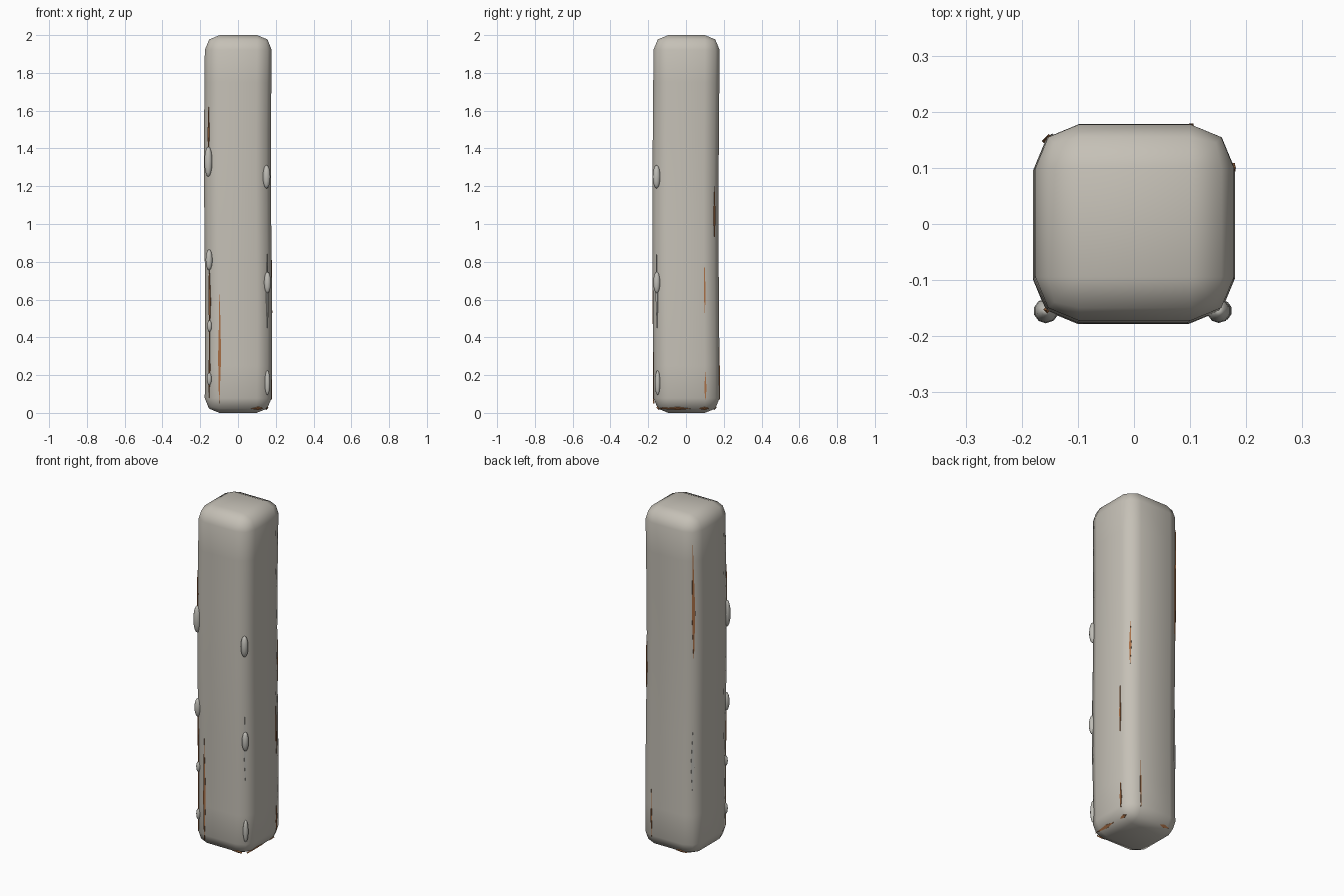
import bpy, bmesh, math
from mathutils import Vector

old = bpy.data.objects.get("Cube")
if old:
    bpy.data.objects.remove(old, do_unlink=True)


def material(name, colour):
    m = bpy.data.materials.new(name)
    m.use_nodes = True
    m.diffuse_color = (*colour, 1)
    m.node_tree.nodes["Principled BSDF"].inputs["Base Color"].default_value = (*colour, 1)
    return m


pale = material("pale grey", (0.56, 0.53, 0.47))
grey = material("drip grey", (0.52, 0.51, 0.47))
rust = material("rust brown", (0.40, 0.16, 0.06))


def finish(bm, name, mat, smooth=True):
    bmesh.ops.recalc_face_normals(bm, faces=bm.faces)
    for f in bm.faces:
        f.smooth = smooth
    me = bpy.data.meshes.new(name)
    bm.to_mesh(me)
    bm.free()
    me.materials.append(mat)
    ob = bpy.data.objects.new(name, me)
    bpy.context.collection.objects.link(ob)
    return ob


def wobble(z):
    """Slight sideways drift of the worn post at height z."""
    return Vector((0.003 * math.sin(3.5 * z), 0.003 * math.cos(3 * z), 0))


# Post: bevelled box, cut into levels and bent very slightly
bm = bmesh.new()
bmesh.ops.create_cube(bm, size=1)
for v in bm.verts:
    v.co = (v.co.x * 0.354, v.co.y * 0.35, v.co.z * 2 + 1)
bmesh.ops.bevel(bm, geom=bm.edges[:], offset=0.078, segments=2,
                profile=0.5, affect='EDGES')
for i in range(1, 8):
    bmesh.ops.bisect_plane(bm, geom=bm.verts[:] + bm.edges[:] + bm.faces[:],
                           plane_co=(0, 0, i / 4), plane_no=(0, 0, 1))
for v in bm.verts:
    v.co += wobble(v.co.z)
finish(bm, "post", pale)


# Drips: stretched beads on the two front corners (side, height, radius, half height)
for i, (s, z, r, h) in enumerate([
        (-1, 1.33, 0.022, 0.08), (-1, 0.81, 0.019, 0.055),
        (-1, 0.46, 0.013, 0.03), (-1, 0.18, 0.013, 0.033),
        (1, 1.25, 0.021, 0.062), (1, 0.69, 0.019, 0.057), (1, 0.16, 0.015, 0.065)]):
    bm = bmesh.new()
    bmesh.ops.create_uvsphere(bm, u_segments=10, v_segments=8, radius=1)
    for v in bm.verts:
        v.co = Vector((v.co.x * r + s * 0.154, v.co.y * r - 0.153, v.co.z * h + z)) + wobble(z)
    finish(bm, f"drip_{i + 1}", grey)


def streak(name, mat, x, y, a, b, width, peak=0.4):
    """Thin tapered sliver running from a to b along an upright surface."""
    def side(p):
        return 0 if abs(p) < 0.12 else math.copysign(1, p)
    n = Vector((side(x), side(y), 0)).normalized()
    t = Vector((-n.y, n.x, 0))
    bm = bmesh.new()
    rings = []
    for k, w in ((0, 0.15), (peak, 1), (0.7, 0.5), (1, 0.05)):
        z = a + (b - a) * k
        c = Vector((x, y, z)) + wobble(z)
        rings.append([bm.verts.new(c + t * u * width * w / 2 + n * d)
                      for u, d in ((-1, -0.004), (-1, 0.0015), (1, 0.0015), (1, -0.004))])
    for p, q in zip(rings, rings[1:]):
        for j in range(4):
            bm.faces.new((p[j], p[j - 1], q[j - 1], q[j]))
    bm.faces.new(rings[0])
    bm.faces.new(rings[-1])
    finish(bm, name, mat, False)


# Rust showing along the edges
C = 0.154
for i, args in enumerate([
        (-0.10, -0.175, 0.05, 0.66, 0.016), (-C, -C, 0.46, 0.78, 0.014),
        (-C, -C, 0.08, 0.46, 0.008), (-C, -C, 1.38, 1.62, 0.010),
        (-C, C, 1.18, 1.85, 0.018), (0.177, 0.10, 0.53, 0.81, 0.010),
        (C, C, 0.93, 1.20, 0.012), (0.177, 0.10, 0.07, 0.22, 0.012),
        (0.10, 0.175, 0.07, 0.35, 0.008)]):
    streak(f"rust_streak_{i + 1}", rust, *args)

# Thin runs below the beads
streak("front_run", grey, C, -C, 0.45, 0.84, 0.014)
streak("back_run", grey, -C, C, 0.40, 0.76, 0.018)

# Rust patches round the foot, laid on the lower bevel: (x, y, length, along x)
for i, (x, y, length, along_x) in enumerate([
        (0.154, -0.06, 0.16, False), (0.154, 0.09, 0.05, False),
        (-0.08, 0.152, 0.07, True), (0.10, -0.152, 0.06, True)]):
    bm = bmesh.new()
    n = Vector((0 if along_x else math.copysign(1, x),
                math.copysign(1, y) if along_x else 0, -1)).normalized()
    t = Vector((1, 0, 0)) if along_x else Vector((0, 1, 0))
    u = n.cross(t)
    c = Vector((x, y, 0.023)) + wobble(0)
    loops = [[bm.verts.new(c + t * p * length / 2 + u * q * 0.009 + n * d)
              for p, q in ((-1, 0), (0.2, -1), (1, 0), (0.2, 1))] for d in (-0.005, 0.002)]
    for f in loops:
        bm.faces.new(f)
    for j in range(4):
        bm.faces.new((loops[0][j], loops[0][j - 1], loops[1][j - 1], loops[1][j]))
    finish(bm, f"foot_rust_{i + 1}", rust, False)
